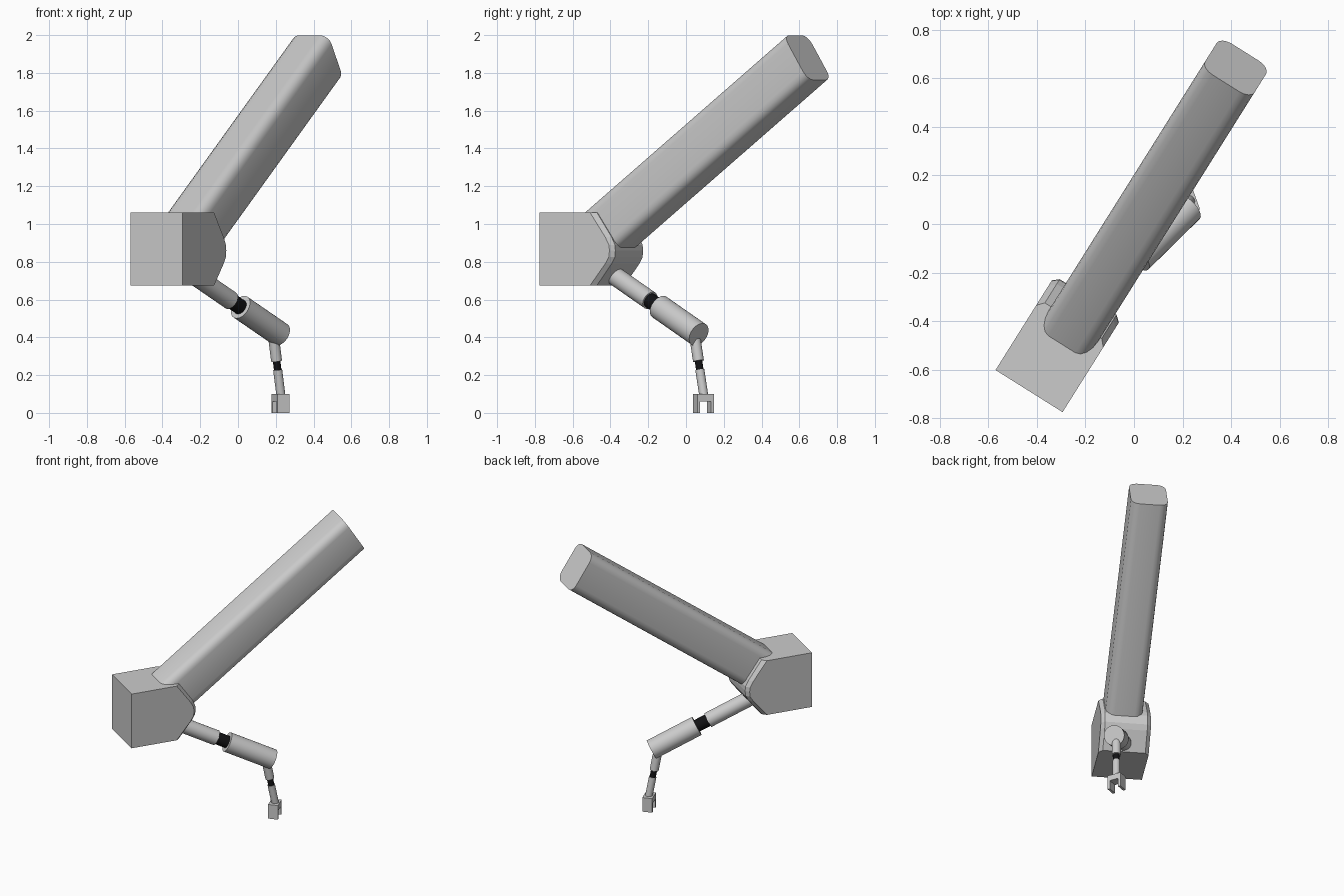
import bpy, bmesh, math
from mathutils import Vector

if "Cube" in bpy.data.objects:
    bpy.data.objects.remove(bpy.data.objects["Cube"])

F = Vector((0.532, 0.847, 0))    # forward direction of housing and beam
U = Vector((0.847, -0.532, 0))   # sideways direction


def place(s, t, z):
    return F * s + U * t + Vector((0, 0, z))


def loft(name, rings, smooth=False):
    """Closed solid through matching rings of points, capped at both ends."""
    bm = bmesh.new()
    loops = [[bm.verts.new(p) for p in ring] for ring in rings]
    n = len(loops[0])
    for a, b in zip(loops, loops[1:]):
        for i in range(n):
            j = (i + 1) % n
            bm.faces.new((a[i], a[j], b[j], b[i]))
    bm.faces.new(loops[0])
    bm.faces.new(loops[-1])
    bmesh.ops.recalc_face_normals(bm, faces=bm.faces)
    mesh = bpy.data.meshes.new(name)
    bm.to_mesh(mesh)
    bm.free()
    ob = bpy.data.objects.new(name, mesh)
    bpy.context.collection.objects.link(ob)
    if smooth:
        bpy.ops.object.select_all(action='DESELECT')
        bpy.context.view_layer.objects.active = ob
        ob.select_set(True)
        bpy.ops.object.shade_smooth_by_angle(angle=math.radians(35))
    return ob


def rod(name, a, b, r, mat=None):
    """Cylinder between two points."""
    a, b = Vector(a), Vector(b)
    q = (b - a).to_track_quat('Z', 'Y')
    circle = [q @ Vector((r * math.cos(k * math.tau / 32), r * math.sin(k * math.tau / 32), 0))
              for k in range(32)]
    ob = loft(name, [[c + a for c in circle], [c + b for c in circle]], True)
    if mat:
        ob.data.materials.append(mat)
    return ob


black = bpy.data.materials.new("black_joint")
black.diffuse_color = (0.006, 0.006, 0.007, 1)
black.use_nodes = True
black.node_tree.nodes["Principled BSDF"].inputs["Base Color"].default_value = black.diffuse_color

# Housing: side profile with blunt nose and chamfered front rims
full = [(-.812, .675), (-.47, .675), (-.378, .79), (-.358, .825), (-.355, .86),
        (-.358, .89), (-.378, .93), (-.47, 1.06), (-.812, 1.06)]
inset = [(-.812, .675), (-.497, .675), (-.402, .79), (-.38, .825), (-.376, .86),
         (-.38, .89), (-.402, .93), (-.497, 1.06), (-.812, 1.06)]
loft("housing", [[place(s, t, z) for s, z in prof]
                 for t, prof in ((-.163, inset), (-.138, full), (.138, full), (.163, inset))])

# Long raised beam with rounded square section
half_w, half_h, rad = .12, .14, .055
section = []
for cx, cy, a0 in ((1, 1, 0), (-1, 1, 90), (-1, -1, 180), (1, -1, 270)):
    for k in range(5):
        a = math.radians(a0 + k * 22.5)
        section.append((cx * (half_w - rad) + rad * math.cos(a),
                        cy * (half_h - rad) + rad * math.sin(a)))
down = Vector((.15, -.235)).normalized()   # slant of the end cut
end = Vector((.767, 1.881))
start = end - Vector((.804, .595)) * 1.64
loft("beam", [[place(c.x + down.x * h, .012 + w, c.y + down.y * h) for w, h in section]
              for c in (start, end)], True)

# Upper arm: sleeve, black joint, thick sleeve, all on one axis
origin = Vector((.013, -.14, .56))
axis = Vector((.64, .63, -.44)).normalized()
for name, a, b, r, m in (("upper_arm_sleeve", -.44, -.08, .05, None),
                         ("elbow_joint", -.12, .04, .041, black),
                         ("forearm_sleeve", 0, .33, .066, None)):
    rod(name, origin + axis * a, origin + axis * b, r, m)

# Lower arm hanging from the forearm
top, bottom = Vector((.186, .044, .42)), Vector((.228, .095, .085))


def along(z):
    return top.lerp(bottom, (top.z - z) / (top.z - bottom.z))


rod("wrist_upper_sleeve", top, along(.275), .029)
rod("wrist_joint", along(.30), along(.20), .02, black)
rod("wrist_lower_sleeve", along(.228), bottom, .024)

# Gripper: palm and two prongs as one U-shaped extrusion
turn = math.radians(20)
g_d = Vector((math.cos(turn), math.sin(turn), 0))
g_w = Vector((-math.sin(turn), math.cos(turn), 0))
u_shape = [(-.047, 0), (-.047, .1), (.047, .1), (.047, 0),
           (.031, 0), (.031, .06), (-.031, .06), (-.031, 0)]
loft("gripper", [[Vector((.225, .093, z)) + g_w * w + g_d * d for w, z in u_shape]
                 for d in (-.033, .033)])
